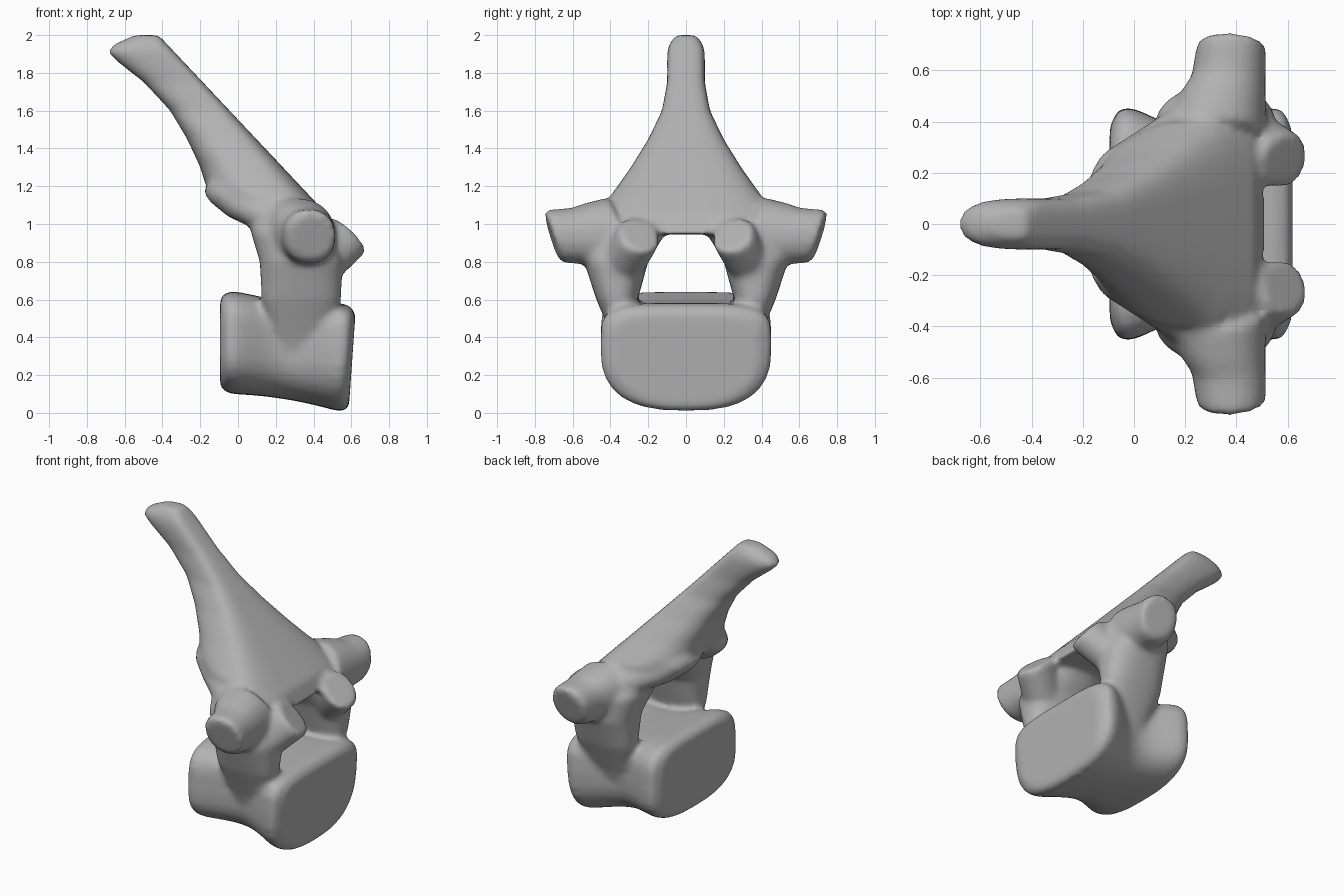
import bpy, bmesh
from math import cos, sin, pi, copysign, sqrt
from mathutils import Vector

if "Cube" in bpy.data.objects:
    bpy.data.objects.remove(bpy.data.objects["Cube"])

SIDES = 32
bm = bmesh.new()


def ring(centre, u, v_pos, v_neg, p_pos=0.9, p_neg=0.9):
    """Rounded cross-section whose two halves may differ in depth and boxiness."""
    centre, u, v_pos, v_neg = map(Vector, (centre, u, v_pos, v_neg))
    points = []
    for i in range(SIDES):
        c, s = cos(2 * pi * i / SIDES), sin(2 * pi * i / SIDES)
        power = p_pos if s >= 0 else p_neg
        across = copysign(abs(c) ** power, c)
        depth = abs(s) ** power
        points.append(centre + u * across + (v_pos if s >= 0 else v_neg) * depth)
    return points


def loft(rings, side=1):
    """Closed skin through the rings; side -1 mirrors it in y."""
    rows = [[bm.verts.new((p.x, p.y * side, p.z)) for p in r] for r in rings]
    for a, b in zip(rows, rows[1:]):
        for i in range(SIDES):
            j = (i + 1) % SIDES
            bm.faces.new((a[i], a[j], b[j], b[i]))
    bm.faces.new(rows[0])
    bm.faces.new(rows[-1])


def both_sides(rings):
    loft(rings, 1)
    loft(rings, -1)


# Body with a narrow waist, rounded rims and a leaning front face
body = []
steps = 24
for i in range(steps + 1):
    t = i / steps
    waist = sin(pi * t) ** 2
    rim = abs(2 * t - 1) ** 14
    half_width = 0.47 - 0.11 * waist - 0.09 * rim
    top = 0.655 - 0.08 * t - 0.025 * waist - 0.05 * rim
    bottom = 0.1 - 0.11 * t * t + 0.04 * rim
    x, middle = 0.715 * t - 0.095, 0.35
    section = ring((x, 0, middle), (0, half_width, 0), (0, 0, top - middle),
                   (0, 0, bottom - middle), 0.45, 0.75)
    for point in section:
        point.x += 0.07 * t * (point.z - 0.5)
    body.append(section)
loft(body)

# Spine and roof: straight upper edge, flared sides, rounded tip
spine = []
for z, under in ((0.945, 0.1), (1.05, 0.03), (1.15, -0.12), (1.2, -0.17), (1.3, -0.2),
                 (1.45, -0.27), (1.6, -0.36), (1.75, -0.5), (1.86, -0.64), (1.91, -0.69),
                 (1.95, -0.66), (2, -0.55)):
    upper = min(0.515, 0.52 - 0.94 * (z - 1))
    flare = max(0, (1.7 - z) / 0.6) ** 1.4
    half_width = min(0.43, 0.1 + 0.34 * flare) * min(1, sqrt((2.03 - z) / 0.1))
    middle = upper - 0.35 * (upper - under)
    spine.append(ring((middle, 0, z), (0, half_width, 0), (upper - middle, 0, 0),
                      (under - middle, 0, 0), 0.55, 0.8))
loft(spine)

# Canal walls, flaring out of the body: height, half depth, inner, outer
walls = []
for z, depth, inner, outer in (
        (0.25, 0.1, 0.2, 0.34), (0.4, 0.16, 0.24, 0.39), (0.6, 0.21, 0.255, 0.475),
        (0.8, 0.22, 0.2, 0.54), (0.95, 0.22, 0.11, 0.53), (1.05, 0.2, 0.08, 0.45)):
    x = 0.335 - 0.3 * max(0, z - 0.8)
    half = Vector((0, (outer - inner) / 2, 0))
    walls.append(ring((x, (inner + outer) / 2, z), (depth, 0, 0), half, -half, 0.8, 0.8))
both_sides(walls)

# Side processes with slanted ends: reach, radius
arms = []
for y, radius in ((0.35, 0.2), (0.48, 0.17), (0.56, 0.145), (0.69, 0.135), (0.71, 0.115)):
    x, z = 0.515 - radius, 0.935
    up = Vector((0, 0, radius + 0.005))
    section = ring((x, y, z), (radius, 0, 0), up, -up)
    for point in section:
        point.y += 0.31 * (point.z - z) - 0.1 * (point.x - x)
    arms.append(section)
both_sides(arms)

# Forward joint facets, sweeping in from the canal walls
root, face = Vector((0.36, 0.38, 0.74)), Vector((0.59, 0.245, 0.945))
facet = []
for t, size in ((0, 1.1), (0.5, 1.1), (0.93, 1.05), (1, 0.97)):
    across = Vector((0.015, 0.105, 0.02)) * size
    slope = Vector((0.088, 0, -0.085)) * size
    facet.append(ring(root.lerp(face, t), slope, across, -across))
both_sides(facet)

# Rear joint facets, flush with the flanks of the spine
rear = []
for x, y, z, size in ((0.17, 0.32, 1.04, 0.1), (0, 0.21, 1.12, 0.1),
                      (-0.1, 0.16, 1.19, 0.09), (-0.15, 0.13, 1.22, 0.06)):
    thick = Vector((0.55, 0, 0.8)) * size
    rear.append(ring((x, y, z), (0, 1.4 * size, 0), thick, -thick))
both_sides(rear)

# Bone material
bone = bpy.data.materials.new("bone_grey")
bone.use_nodes = True
colour = (0.45, 0.45, 0.45, 1)
bone.diffuse_color = colour
bone.node_tree.nodes["Principled BSDF"].inputs["Base Color"].default_value = colour

# Fuse all parts into one soft-edged bone
bmesh.ops.recalc_face_normals(bm, faces=bm.faces)
mesh = bpy.data.meshes.new("vertebra")
bm.to_mesh(mesh)
bm.free()
mesh.materials.append(bone)
vertebra = bpy.data.objects.new("vertebra", mesh)
bpy.context.collection.objects.link(vertebra)
fuse = vertebra.modifiers.new("fuse", "REMESH")
fuse.mode = "VOXEL"
fuse.voxel_size = 0.017
fuse.use_smooth_shade = True
soften = vertebra.modifiers.new("soften", "SMOOTH")
soften.factor = 0.5
soften.iterations = 10
